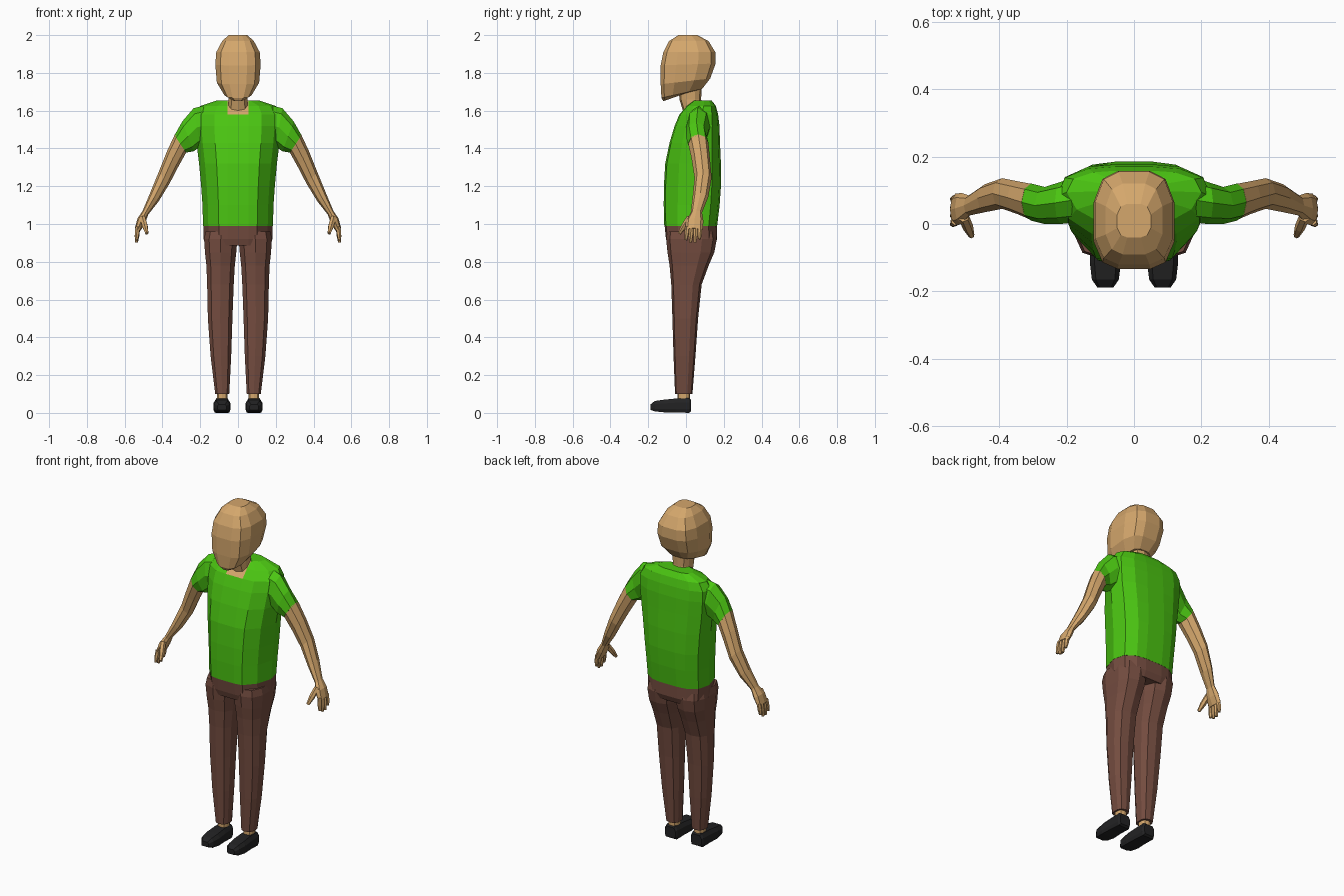
import bpy, bmesh, math
from mathutils import Vector


def material(name, rgb):
    m = bpy.data.materials.new(name)
    m.diffuse_color = (*rgb, 1)
    return m


SKIN = material("skin", (0.66, 0.385, 0.15))
GREEN = material("shirt green", (0.07, 0.56, 0.006))
BROWN = material("trouser brown", (0.175, 0.073, 0.051))
BLACK = material("shoe black", (0.016, 0.016, 0.017))


def loft(name, rings, mats, side=1, rule=None):
    """Skin a list of equal rings with quads, cap both ends, optionally mirrored in x."""
    bm = bmesh.new()
    vr = [[bm.verts.new((p[0] * side, p[1], p[2])) for p in r] for r in rings]
    n = len(vr[0])
    for a, b in zip(vr, vr[1:]):
        for i in range(n):
            j = (i + 1) % n
            bm.faces.new((a[i], a[j], b[j], b[i]))
    bm.faces.new(vr[0][::-1])
    bm.faces.new(vr[-1])
    bmesh.ops.recalc_face_normals(bm, faces=bm.faces)
    if rule:
        for f in bm.faces:
            f.material_index = rule(f.calc_center_median())
    me = bpy.data.meshes.new(name)
    bm.to_mesh(me)
    bm.free()
    for m in mats:
        me.materials.append(m)
    ob = bpy.data.objects.new(name, me)
    bpy.context.collection.objects.link(ob)
    return ob


def body_ring(z, y0, y1, hw):
    """Torso section: narrower front, broad flat back."""
    half = [(0.055, 0.0), (0.55, 0.03), (0.85, 0.25), (1.0, 0.58), (0.9, 0.84), (0.6, 0.97), (0.055, 1.0)]
    pts = [(x if x == 0.055 else x * hw, y0 + t * (y1 - y0), z) for x, t in half]
    return pts + [(-x, y, z) for x, y, z in reversed(pts)]


def oval(z, x0, x1, y0, y1, n=10, power=0.75):
    """Rounded horizontal section filling a rectangle."""
    out = []
    for i in range(n):
        a = 2 * math.pi * (i + 0.5) / n
        c, s = math.cos(a), math.sin(a)
        c = math.copysign(abs(c) ** power, c)
        s = math.copysign(abs(s) ** power, s)
        out.append(((x0 + x1) / 2 + c * (x1 - x0) / 2, (y0 + y1) / 2 + s * (y1 - y0) / 2, z))
    return out


def limb_ring(xo, zo, xi, zi, y0, y1, n=8):
    """Tilted section between an outer and an inner contour point."""
    o, i = Vector((xo, 0, zo)), Vector((xi, 0, zi))
    mid = (o + i) / 2 + Vector((0, (y0 + y1) / 2, 0))
    return [mid + (o - i) / 2 * math.cos(2 * math.pi * k / n)
            + Vector((0, (y1 - y0) / 2 * math.sin(2 * math.pi * k / n), 0)) for k in range(n)]


def digit(name, a, b, r0, r1, side):
    """Six-sided tapered finger between two points."""
    a, b = Vector(a), Vector(b)
    q = (b - a).to_track_quat('Z', 'Y')
    mid = a.lerp(b, 0.55)
    rings = [[p + q @ Vector((r * math.cos(k * math.pi / 3), r * math.sin(k * math.pi / 3), 0))
              for k in range(6)] for p, r in ((a, r0), (mid, r0), (b, r1))]
    loft(name, rings, [SKIN], side)


# Shirt body, with the square neckline marked as skin
loft("shirt", [body_ring(*r) for r in (
    (0.99, -0.115, 0.165, 0.185), (1.1, -0.118, 0.178, 0.188), (1.2, -0.117, 0.185, 0.195),
    (1.32, -0.11, 0.185, 0.206), (1.43, -0.087, 0.18, 0.22), (1.52, -0.06, 0.177, 0.228),
    (1.58, -0.035, 0.17, 0.228), (1.625, 0.005, 0.158, 0.2), (1.655, 0.045, 0.135, 0.11))],
    [GREEN, SKIN], rule=lambda c: int(c.z > 1.59 and abs(c.x) < 0.02 and c.y < 0.06))

# Neck
loft("neck", [oval(1.58, -0.055, 0.055, -0.01, 0.1), oval(1.66, -0.052, 0.052, -0.035, 0.08),
              oval(1.76, -0.06, 0.06, -0.04, 0.085)], [SKIN])

# Head, with the jaw lower in front
head = []
for zf, zb, y0, y1, hw in ((1.65, 1.70, -0.12, 0.02, 0.035), (1.668, 1.715, -0.13, 0.085, 0.072),
                           (1.74, 1.77, -0.134, 0.128, 0.112), (1.84, 1.85, -0.134, 0.157, 0.12),
                           (1.91, 1.91, -0.12, 0.155, 0.115), (1.968, 1.968, -0.09, 0.12, 0.084),
                           (2.0, 2.0, -0.04, 0.06, 0.05)):
    half = [(0.4, 0), (0.78, 0.07), (1, 0.28), (1, 0.68), (0.78, 0.92), (0.4, 1)]
    r = [(x * hw, y0 + t * (y1 - y0), zf + t * (zb - zf)) for x, t in half]
    head.append(r + [(-x, y, z) for x, y, z in reversed(r)])
loft("head", head, [SKIN])

# Trouser seat
loft("trouser_hips", [body_ring(*r) for r in (
    (0.885, -0.095, 0.15, 0.165), (0.92, -0.106, 0.165, 0.182), (1.0, -0.114, 0.164, 0.184))], [BROWN])

for side, tag in ((1, "left"), (-1, "right")):
    # Sleeve
    loft(tag + "_sleeve", [limb_ring(*r) for r in (
        (0.11, 1.645, 0.15, 1.42, 0.01, 0.155), (0.235, 1.613, 0.20, 1.41, 0.0, 0.125),
        (0.295, 1.543, 0.235, 1.385, 0.0, 0.11), (0.336, 1.47, 0.275, 1.378, 0.01, 0.12))],
        [GREEN], side)
    # Arm and palm
    loft(tag + "_arm", [limb_ring(*r) for r in (
        (0.334, 1.475, 0.273, 1.381, 0.011, 0.119), (0.376, 1.385, 0.318, 1.30, 0.03, 0.127),
        (0.42, 1.275, 0.362, 1.215, 0.045, 0.136), (0.465, 1.165, 0.42, 1.12, 0.035, 0.118),
        (0.505, 1.07, 0.475, 1.05, 0.025, 0.085), (0.532, 1.03, 0.492, 1.005, 0.0, 0.092),
        (0.546, 0.978, 0.515, 0.965, -0.006, 0.09))], [SKIN], side)
    # Fingers and thumb
    for k, tip in enumerate((0.915, 0.902, 0.902, 0.92)):
        y = 0.008 + 0.022 * k
        digit(f"{tag}_finger_{k + 1}", (0.53, y, 0.985), (0.538, y * 1.1 - 0.01, tip), 0.0125, 0.008, side)
    digit(tag + "_thumb", (0.505, 0.02, 1.035), (0.482, -0.035, 0.95), 0.016, 0.009, side)

    # Trouser leg
    loft(tag + "_trouser_leg", [oval(*r) for r in (
        (0.10, 0.045, 0.122, -0.058, 0.034), (0.3, 0.034, 0.147, -0.066, 0.05),
        (0.5, 0.027, 0.162, -0.072, 0.064), (0.68, 0.02, 0.166, -0.078, 0.083),
        (0.78, 0.014, 0.17, -0.087, 0.12), (0.85, 0.006, 0.178, -0.098, 0.15),
        (0.92, 0.0, 0.183, -0.105, 0.163), (0.96, 0.0, 0.175, -0.1, 0.155))], [BROWN], side)
    # Ankle
    loft(tag + "_ankle", [oval(0.05, 0.055, 0.112, -0.045, 0.02), oval(0.12, 0.055, 0.112, -0.045, 0.02)],
         [SKIN], side)
    # Shoe: sections run from heel to toe
    shoe = []
    for y, hw, z0, z1 in ((0.027, 0.034, 0.008, 0.07), (0.015, 0.041, 0.0, 0.078), (-0.055, 0.043, 0.003, 0.076),
                          (-0.115, 0.046, 0.003, 0.07), (-0.165, 0.04, 0.008, 0.063), (-0.188, 0.024, 0.016, 0.045)):
        shoe.append([(0.085 + u * hw, y, z0 + t * (z1 - z0)) for u, t in (
            (-0.85, 0), (0.85, 0), (1, 0.25), (1, 0.7), (0.7, 1), (-0.7, 1), (-1, 0.7), (-1, 0.25))])
    loft(tag + "_shoe", shoe, [BLACK], side)
